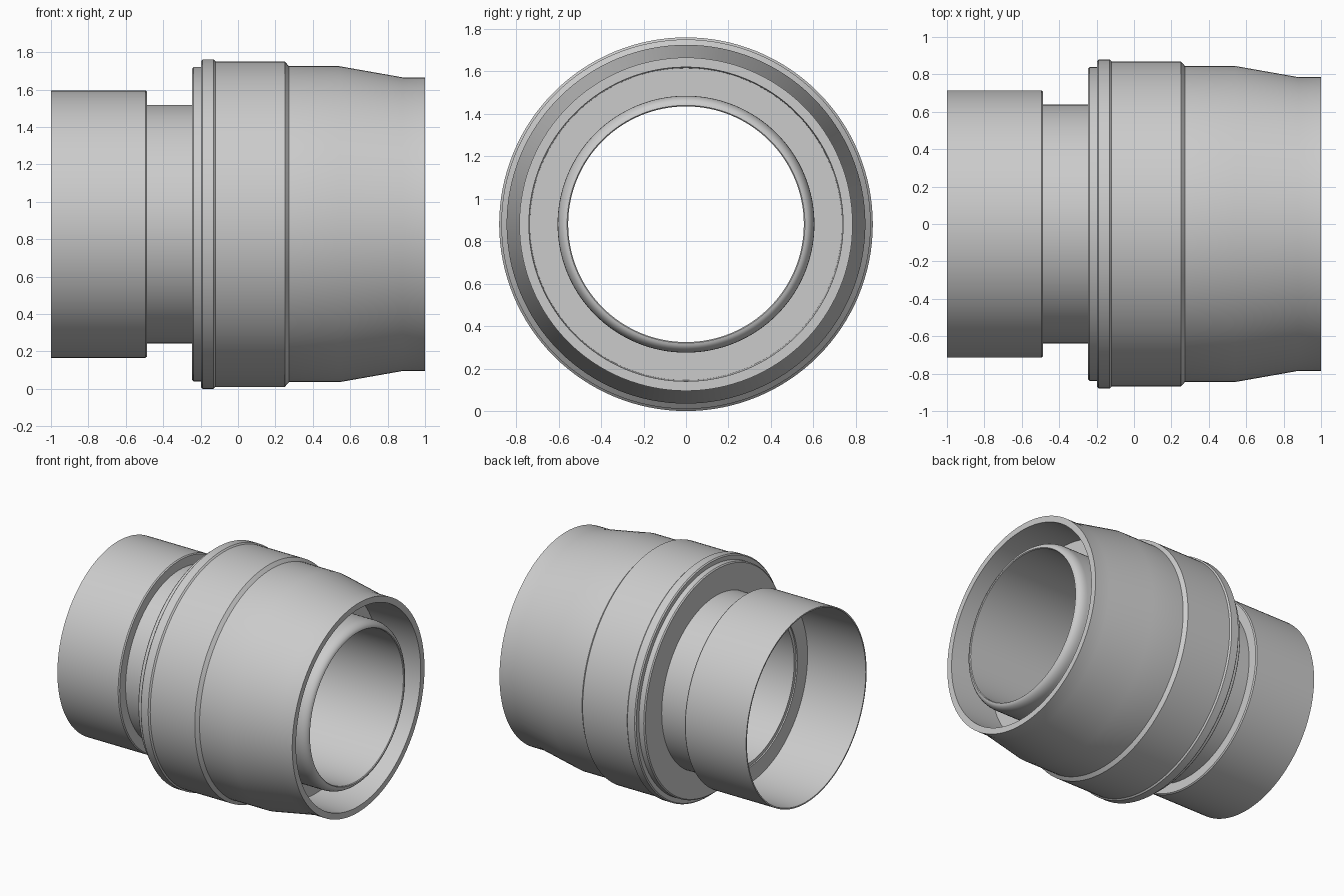
import bpy, bmesh, math

if "Cube" in bpy.data.objects:
    bpy.data.objects.remove(bpy.data.objects["Cube"])

SEGMENTS = 128
AXIS_Z = 0.88


def lathe(name, profile):
    """Revolve a closed (x, radius) outline about the horizontal x axis."""
    bm = bmesh.new()
    rings = []
    for i in range(SEGMENTS):
        a = 2 * math.pi * i / SEGMENTS
        rings.append([bm.verts.new((x, r * math.sin(a), AXIS_Z + r * math.cos(a)))
                      for x, r in profile])
    n = len(profile)
    for i in range(SEGMENTS):
        a, b = rings[i], rings[(i + 1) % SEGMENTS]
        for j in range(n):
            k = (j + 1) % n
            bm.faces.new((a[j], a[k], b[k], b[j]))
    bmesh.ops.recalc_face_normals(bm, faces=bm.faces)
    mesh = bpy.data.meshes.new(name)
    bm.to_mesh(mesh)
    bm.free()
    obj = bpy.data.objects.new(name, mesh)
    bpy.context.collection.objects.link(obj)
    bpy.ops.object.select_all(action='DESELECT')
    obj.select_set(True)
    bpy.context.view_layer.objects.active = obj
    bpy.ops.object.shade_smooth_by_angle(angle=math.radians(25))
    return obj


def arc(cx, cr, rx, rr, start, end, steps=6):
    """Points on a quarter-round, used for the nozzle lip."""
    return [(cx + rx * math.cos(math.radians(start + (end - start) * i / steps)),
             cr + rr * math.sin(math.radians(start + (end - start) * i / steps)))
            for i in range(steps + 1)]


# thin-walled socket stepping down to the neck
lathe("rear_socket", [
    (-1.0, 0.715), (-0.495, 0.715), (-0.487, 0.708), (-0.487, 0.63),
    (-0.487, 0.58), (-0.52, 0.58), (-0.52, 0.70), (-1.0, 0.705)])

# inner pipe: neck at the rear, rounded lip at the front
lathe("inner_pipe", [(-0.51, 0.555), (-0.51, 0.638), (-0.22, 0.638),
                     (-0.22, 0.605)]
      + arc(0.92, 0.56, 0.07, 0.045, 90, 0) + [(0.985, 0.555)])

# outer sleeve with flange, raised bead, shoulder, taper and front pocket
lathe("outer_sleeve", [
    (-0.245, 0.60), (-0.245, 0.832), (-0.237, 0.84), (-0.197, 0.84),
    (-0.197, 0.872), (-0.189, 0.88), (-0.13, 0.88), (-0.12, 0.87),
    (0.25, 0.87), (0.272, 0.845), (0.54, 0.845), (0.88, 0.785),
    (1.0, 0.785), (1.0, 0.74), (0.65, 0.735), (0.65, 0.60)])
